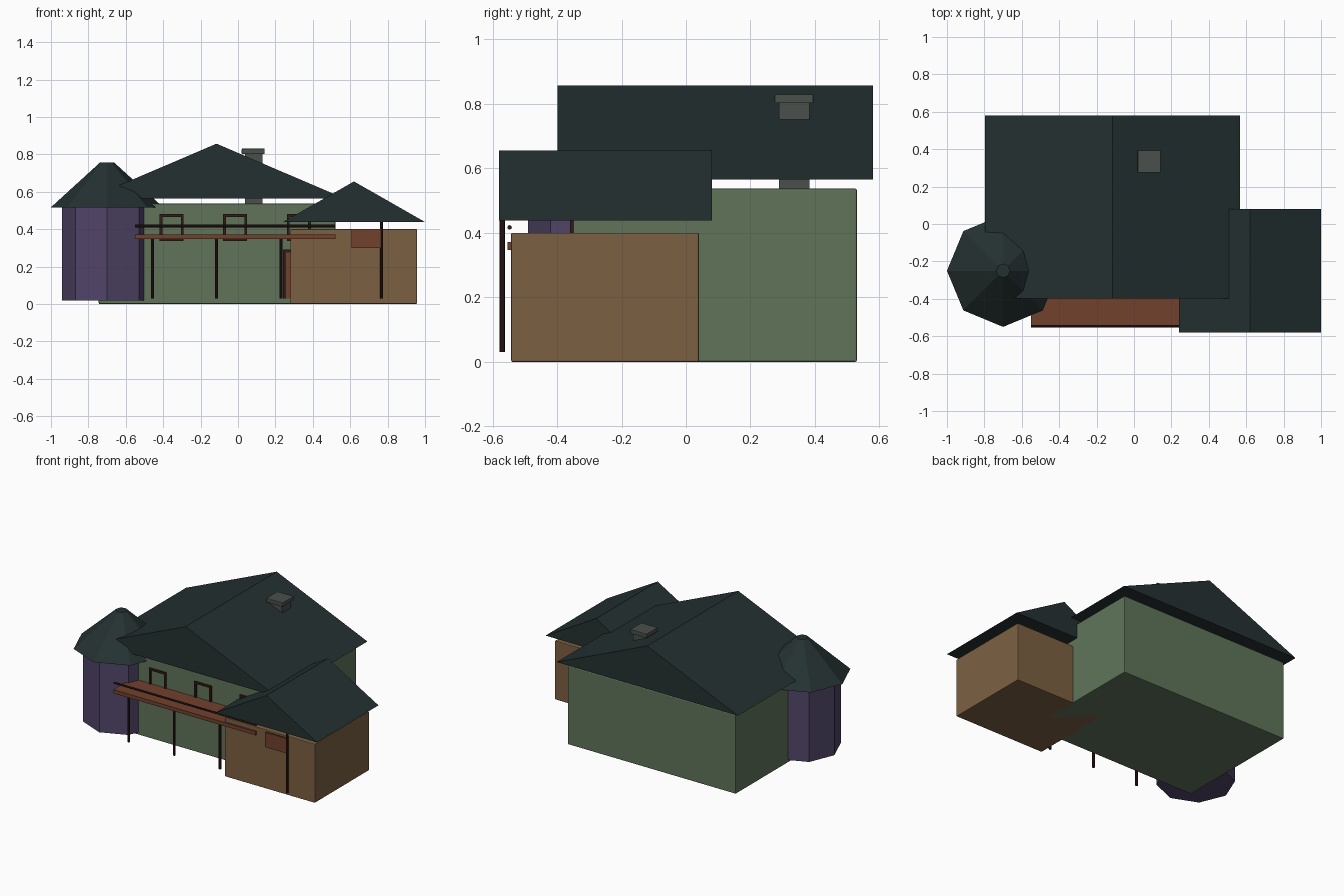
import bpy
import bmesh
import math

old = bpy.data.objects.get("Cube")
if old:
    bpy.data.objects.remove(old, do_unlink=True)


def material(name, r, g, b):
    m = bpy.data.materials.new(name)
    m.use_nodes = True
    m.diffuse_color = (r, g, b, 1)
    m.node_tree.nodes["Principled BSDF"].inputs["Base Color"].default_value = (r, g, b, 1)
    return m


green = material("green_wall", 0.115, 0.175, 0.102)
brown = material("brown_wall", 0.2, 0.118, 0.055)
purple = material("purple_wall", 0.082, 0.06, 0.14)
slate = material("dark_slate", 0.018, 0.03, 0.031)
rust = material("rust_wood", 0.165, 0.052, 0.026)
dark = material("dark_wood", 0.03, 0.011, 0.009)
stone = material("grey_stone", 0.067, 0.08, 0.07)


def finish(name, bm, mat):
    bmesh.ops.recalc_face_normals(bm, faces=bm.faces)
    mesh = bpy.data.meshes.new(name)
    bm.to_mesh(mesh)
    bm.free()
    mesh.materials.append(mat)
    ob = bpy.data.objects.new(name, mesh)
    bpy.context.scene.collection.objects.link(ob)
    return ob


def box(name, mat, xs, ys, zs, bevel=0):
    """Box given by its extent along each axis."""
    bm = bmesh.new()
    bmesh.ops.create_cube(bm, size=1)
    for v in bm.verts:
        v.co = [lo + (c + 0.5) * (hi - lo) for c, (lo, hi) in zip(v.co, (xs, ys, zs))]
    ob = finish(name, bm, mat)
    if bevel:
        mod = ob.modifiers.new("soft_edges", "BEVEL")
        mod.width = bevel
        mod.segments = 2
    return ob


def gable_roof(name, xs, ys, zs):
    """Triangular prism with its ridge along y."""
    bm = bmesh.new()
    profile = [(xs[0], zs[0]), (xs[1], zs[0]), (sum(xs) / 2, zs[1])]
    face = bm.faces.new([bm.verts.new((x, ys[0], z)) for x, z in profile])
    ext = bmesh.ops.extrude_face_region(bm, geom=[face])
    moved = [g for g in ext["geom"] if isinstance(g, bmesh.types.BMVert)]
    bmesh.ops.translate(bm, verts=moved, vec=(0, ys[1] - ys[0], 0))
    return finish(name, bm, slate)


def cone(name, mat, x, y, zs, r1, r2, sides=8):
    bm = bmesh.new()
    bmesh.ops.create_cone(bm, cap_ends=True, segments=sides, radius1=r1, radius2=r2,
                          depth=zs[1] - zs[0])
    bmesh.ops.translate(bm, verts=bm.verts, vec=(x, y, sum(zs) / 2))
    return finish(name, bm, mat)


# Main house and garage
box("main_house", green, (-0.745, 0.52), (-0.35, 0.53), (0, 0.537), 0.005)
gable_roof("main_roof", (-0.797, 0.567), (-0.398, 0.58), (0.565, 0.857))
box("garage", brown, (0.28, 0.957), (-0.542, 0.04), (0, 0.4), 0.004)
gable_roof("garage_roof", (0.24, 1.0), (-0.58, 0.08), (0.438, 0.655))

# Corner tower
cone("tower", purple, -0.7, -0.25, (0.018, 0.52), 0.24, 0.24)
cone("tower_roof", slate, -0.7, -0.25, (0.517, 0.757), 0.3, 0.037)

# Chimney
box("chimney", stone, (0.037, 0.13), (0.288, 0.383), (0.5, 0.805))
box("chimney_cap", stone, (0.02, 0.143), (0.275, 0.395), (0.802, 0.83), 0.003)

# Balcony with its rail and posts
box("balcony", rust, (-0.55, 0.52), (-0.553, -0.35), (0.347, 0.372))
rail = cone("balcony_rail", dark, 0, 0, (-0.535, 0.535), 0.007, 0.007)
rail.rotation_euler = (0, math.pi / 2, 0)
rail.location = (-0.015, -0.547, 0.417)
for i, x in enumerate((-0.457, -0.115, 0.23)):
    cone(f"balcony_post_{i + 1}", dark, x, -0.52, (0.03, 0.35), 0.009, 0.009)


# Window and door frames on the front wall
def frame(name, x, half, zs, t, sill=True):
    ys = (-0.359, -0.345)
    for side in (-1, 1):
        edge = sorted((x + side * half, x + side * (half - t)))
        box(f"{name}_jamb_{'right' if side < 0 else 'left'}", dark, edge, ys, zs)
    box(f"{name}_head", dark, (x - half, x + half), ys, (zs[1] - t, zs[1]))
    if sill:
        box(f"{name}_sill", dark, (x - half, x + half), ys, (zs[0], zs[0] + t))


for i, x in enumerate((-0.355, -0.015, 0.325)):
    frame(f"window_{i + 1}", x, 0.064, (0.337, 0.48), 0.014)
frame("door", 0.325, 0.085, (0.03, 0.292), 0.016, False)
box("door", rust, (0.255, 0.395), (-0.355, -0.345), (0.03, 0.28))

# Hanging board on its post in front of the garage
cone("board_post", dark, 0.768, -0.57, (0.03, 0.46), 0.008, 0.008)
box("hanging_board", rust, (0.607, 0.765), (-0.576, -0.564), (0.3, 0.4))
